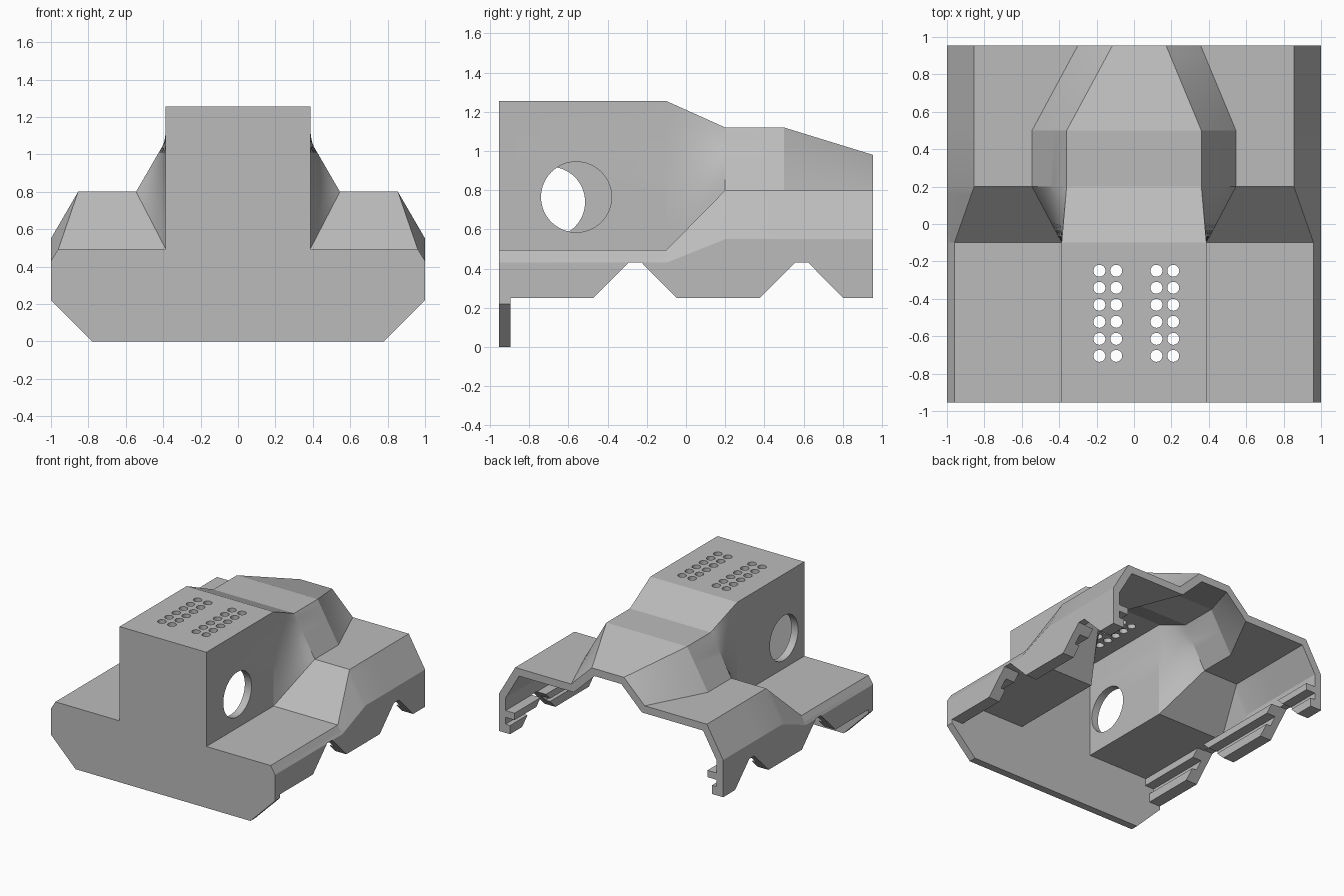
import bpy, bmesh, math
from mathutils import Vector, Matrix

old = bpy.data.objects.get("Cube")
if old:
    bpy.data.objects.remove(old, do_unlink=True)

grey = bpy.data.materials.new("plain grey")
grey.use_nodes = True
colour = (0.5, 0.5, 0.5, 1)
grey.diffuse_color = colour
grey.node_tree.nodes["Principled BSDF"].inputs["Base Color"].default_value = colour

WALL, FRONT, BACK = 0.06, -0.955, 0.955


def finish(bm, name):
    bmesh.ops.recalc_face_normals(bm, faces=bm.faces)
    mesh = bpy.data.meshes.new(name)
    bm.to_mesh(mesh)
    bm.free()
    mesh.materials.append(grey)
    ob = bpy.data.objects.new(name, mesh)
    bpy.context.collection.objects.link(ob)
    return ob


def prism(bm, outline, axis, lo, hi):
    """Extrude a 2D outline (other two axes) along x or y."""
    def put(p, d):
        return (d, *p) if axis == "x" else (p[0], d, p[1])
    a = [bm.verts.new(put(p, lo)) for p in outline]
    b = [bm.verts.new(put(p, hi)) for p in outline]
    bm.faces.new(a)
    bm.faces.new(b)
    n = len(a)
    for i in range(n):
        bm.faces.new((a[i], a[(i + 1) % n], b[(i + 1) % n], b[i]))


def cylinder(bm, centre, radius, depth, sides, rot=Matrix()):
    bmesh.ops.create_cone(bm, cap_ends=True, segments=sides, radius1=radius,
                          radius2=radius, depth=depth,
                          matrix=Matrix.Translation(centre) @ rot)


def combine(target, other, operation):
    mod = target.modifiers.new(operation, "BOOLEAN")
    mod.operation, mod.object, mod.solver = operation, other, "EXACT"
    bpy.context.view_layer.objects.active = target
    bpy.ops.object.modifier_apply(modifier=mod.name)
    bpy.data.objects.remove(other, do_unlink=True)


def section(top, low, fender, skirt, shift=0.0):
    """Cross-section from the -x skirt over the top to the +x skirt."""
    half = [top, low, fender, skirt, (1, 0.25)]
    moved = [shift, shift, 0, 0, 0]
    right = [Vector((p[0] + s, p[1])) for p, s in zip(half, moved)]
    left = [Vector((s - p[0], p[1])) for p, s in zip(half, moved)]
    return left[::-1] + right


def inset(pts):
    """Offset a section inwards by the wall thickness."""
    normals = []
    for a, b in zip(pts, pts[1:]):
        d = (b - a).normalized()
        normals.append(Vector((d.y, -d.x)))
    normals = [normals[0]] + normals + [normals[-1]]
    return [p + (m + n) * WALL / (1 + m.dot(n))
            for p, m, n in zip(pts, normals, normals[1:])]


def refine(pts):
    """Split the twisted panels (box flank and fender slope) into strips."""
    out = []
    for i, (a, b) in enumerate(zip(pts, pts[1:])):
        n = 8 if i in (1, 3, 5, 7) else 1
        out += [a.lerp(b, k / n) for k in range(n)]
    return out + [pts[-1]]


# Hull shell lofted through its cross-sections
box = section((0.387, 1.255), (0.387, 0.495), (0.96, 0.495), (1, 0.43))
deck = section((0.36, 1.12), (0.545, 0.8), (0.855, 0.8), (1, 0.55))
tail = section((0.143, 0.98), (0.328, 0.8), (0.855, 0.8), (1, 0.55), 0.028)
stations = [(-0.925, box, 1), (-0.1, box, 8), (0.2, deck, 1),
            (0.5, deck, 8), (BACK, tail, 1)]

rings = []
for (y0, s0, n), (y1, s1, _) in zip(stations, stations[1:]):
    a = refine(s0) + refine(inset(s0))[::-1]
    b = refine(s1) + refine(inset(s1))[::-1]
    for k in range(n):
        t = k / n
        rings.append((y0 + (y1 - y0) * t, [p.lerp(q, t) for p, q in zip(a, b)]))
rings.append((BACK, b))

bm = bmesh.new()
loops = [[bm.verts.new((p.x, y, p.y)) for p in ring] for y, ring in rings]
count = len(loops[0])
for a, b in zip(loops, loops[1:]):
    for i in range(count):
        j = (i + 1) % count
        bm.faces.new((a[i], a[j], b[j], b[i]))
for loop in (loops[0], loops[-1]):
    for i in range(count // 2 - 1):
        bm.faces.new((loop[i], loop[i + 1], loop[-2 - i], loop[-1 - i]))
hull = finish(bm, "hull_shell")

# Front plate reaching down to the ground
bm = bmesh.new()
edge = [(p.x, p.y) for p in box[1:-1]]
prism(bm, [(-0.78, 0), (-1, 0.22)] + edge + [(1, 0.22), (0.78, 0)],
      "y", FRONT, FRONT + WALL)
combine(hull, finish(bm, "front_plate"), "UNION")

# Clip rails along the inside of both skirts
bm = bmesh.new()
for side in (-1, 1):
    for inner, z0, z1 in ((0.86, 0.375, 0.43), (0.9, 0.25, 0.32)):
        xs = (side * inner, side * 0.97)
        prism(bm, [(xs[0], z0), (xs[1], z0), (xs[1], z1), (xs[0], z1)],
              "y", -0.91, BACK)
combine(hull, finish(bm, "clip_rails"), "UNION")

# Wheel notches, side ports and roof vents
bm = bmesh.new()
for y in (-0.26, 0.59):
    prism(bm, [(y - 0.262, 0.2), (y - 0.032, 0.432), (y + 0.032, 0.432),
               (y + 0.262, 0.2)], "x", -1.2, 1.2)
turn = Matrix.Rotation(math.pi / 2, 4, "Y")
cylinder(bm, (0.36, -0.56, 0.765), 0.18, 0.2, 64, turn)
cylinder(bm, (-0.36, -0.695, 0.74), 0.18, 0.2, 64, turn)
for x in (-0.185, -0.095, 0.12, 0.21):
    for row in range(6):
        cylinder(bm, (x, -0.25 - 0.091 * row, 1.23), 0.032, 0.2, 24)
combine(hull, finish(bm, "cutters"), "DIFFERENCE")

bpy.ops.object.select_all(action="DESELECT")
hull.select_set(True)
bpy.context.view_layer.objects.active = hull
bpy.ops.object.shade_smooth_by_angle(angle=math.radians(12))
